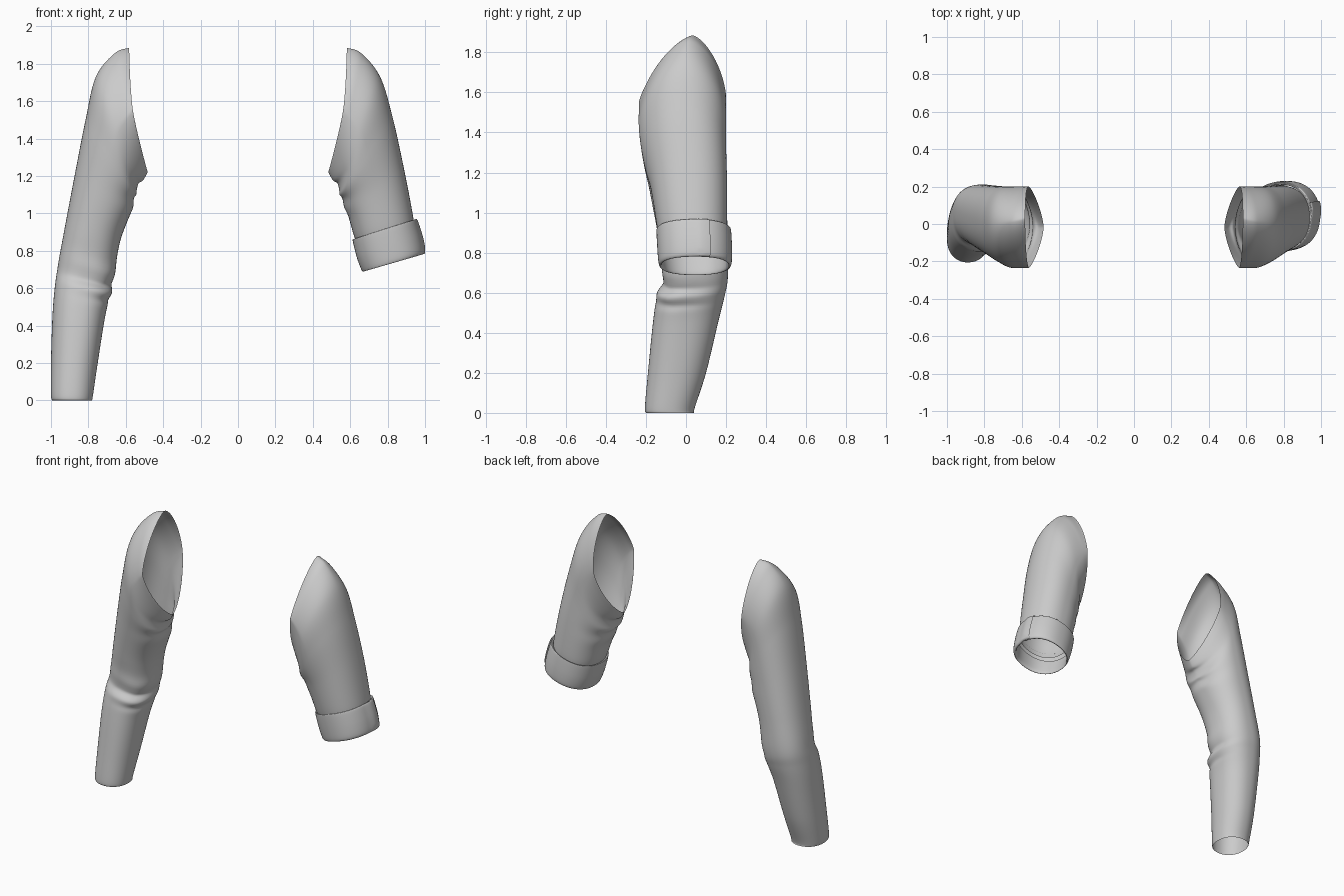
import bpy, bmesh, math

if "Cube" in bpy.data.objects:
    bpy.data.objects.remove(bpy.data.objects["Cube"])

SEG, SUB = 96, 10


def spline(rings, v):
    # Catmull-Rom interpolation of ring parameters
    i = min(int(v), len(rings) - 2)
    t = v - i
    p = [rings[max(0, min(len(rings) - 1, i + k))] for k in (-1, 0, 1, 2)]
    return [0.5 * (2 * b + (c - a) * t + (2 * a - 5 * b + 4 * c - d) * t * t
                   + (3 * b - a - 3 * c + d) * t ** 3) for a, b, c, d in zip(*p)]


def spow(x, p):
    return math.copysign(abs(x) ** p, x)


def loft(name, rings, side, folds=(), armhole=False, start=0.0, overlap=0.0):
    # ring = outer x, outer z, inner x, inner z, front y, back y, squareness
    bm = bmesh.new()
    rows = []
    closed = overlap == 0
    cols = SEG if closed else SEG + 1
    for r in range((len(rings) - 1) * SUB + 1):
        v = r / SUB
        xo, zo, xi, zi, y0, y1, p = spline(rings, v)
        row = []
        for k in range(cols):
            f = k / SEG
            a = start + f * (2 * math.pi + overlap)
            c, s = spow(math.cos(a), p), spow(math.sin(a), p)
            scale = 1.0
            for v0, a0, amp, wv, wa, slope in folds:
                da = (a - a0 + math.pi) % (2 * math.pi) - math.pi
                scale += amp * math.exp(-((v - v0 - slope * abs(da)) / wv) ** 2 - (da / wa) ** 2)
            if not closed:
                scale += 0.05 * min(1, max(0, (f - 0.93) / 0.03))
            c, s = c * scale, s * scale
            x = (xo + xi) / 2 + (xo - xi) / 2 * c
            y = (y0 + y1) / 2 + (y1 - y0) / 2 * s
            z = (zo + zi) / 2 + (zo - zi) / 2 * c
            if armhole:
                x += 0.03 * math.sin(a) ** 2 * math.exp(-v)
                y += 0.05 * max(c, 0) * math.exp(-v / 2)
            row.append(bm.verts.new((side * min(x, 1), y, max(z, 0))))
        rows.append(row)
    for r0, r1 in zip(rows, rows[1:]):
        for k in range(cols if closed else cols - 1):
            n = (k + 1) % cols
            q = (r0[k], r1[k], r1[n], r0[n])
            bm.faces.new(q if side > 0 else q[::-1])
    mesh = bpy.data.meshes.new(name)
    bm.to_mesh(mesh)
    bm.free()
    ob = bpy.data.objects.new(name, mesh)
    bpy.context.collection.objects.link(ob)
    for o in bpy.context.selected_objects:
        o.select_set(False)
    ob.select_set(True)
    bpy.context.view_layer.objects.active = ob
    bpy.ops.object.shade_smooth_by_angle(angle=math.radians(50))
    return ob


# shoulder cap shared by both sleeves
cap = [(.582, 1.885, .483, 1.22, -.235, .20, 1.38),
       (.66, 1.855, .505, 1.18, -.235, .20, 1.25),
       (.76, 1.73, .54, 1.13, -.235, .20, 1.05)]

# soft creases radiating from the underarm
underarm = [(1.6, math.pi, -.035, .3, .6, .5),
            (2.4, math.pi, .02, .3, .8, .6),
            (3.1, math.pi, -.035, .3, .9, .5),
            (3.7, math.pi, .02, .3, .8, .4)]

# creases at the bent elbow
elbow = [(5.9, 4.1, .06, .25, 1.2, -.1),
         (6.5, 4.0, -.06, .2, 1.2, -.15),
         (7.0, 3.8, .05, .2, 1.1, -.15),
         (7.4, 3.6, -.05, .18, .8, -.1)]

# long sleeve, edge slightly turned in at the wrist
long_rings = cap + [(.815, 1.50, .55, 1.08, -.215, .20, .95),
                    (.87, 1.22, .575, 1.0, -.18, .203, .9),
                    (.925, .93, .63, .85, -.14, .207, .88),
                    (.963, .72, .665, .66, -.112, .21, .85),
                    (.98, .60, .68, .57, -.145, .193, .85),
                    (.992, .45, .71, .45, -.165, .16, .88),
                    (1.0, .20, .75, .20, -.19, .10, .92),
                    (1.0, .03, .775, .03, -.205, .045, .92),
                    (.993, .0, .78, .0, -.2, .04, .92)]
loft("long_sleeve", long_rings, -1, underarm + elbow, armhole=True)

# short rolled-up sleeve
short_rings = cap + [(.825, 1.52, .55, 1.08, -.215, .20, .95),
                     (.885, 1.25, .585, 1.0, -.175, .205, .9),
                     (.935, .99, .62, .88, -.145, .205, .9),
                     (.94, .92, .645, .82, -.13, .198, .9)]
loft("short_sleeve", short_rings, 1, underarm, armhole=True)

# folded cuff with overlapping ends on the outer side
cuff_rings = [(.935, .955, .63, .855, -.135, .21, .9),
              (.946, .967, .615, .862, -.145, .222, .9),
              (.957, .95, .615, .845, -.147, .226, .9),
              (.982, .87, .635, .765, -.143, .230, .9),
              (.995, .80, .657, .705, -.137, .228, .9),
              (.985, .78, .668, .688, -.128, .218, .9),
              (.972, .80, .668, .71, -.12, .207, .9),
              (.955, .90, .635, .80, -.135, .21, .9)]
loft("rolled_cuff", cuff_rings, 1, start=.12, overlap=.25)
